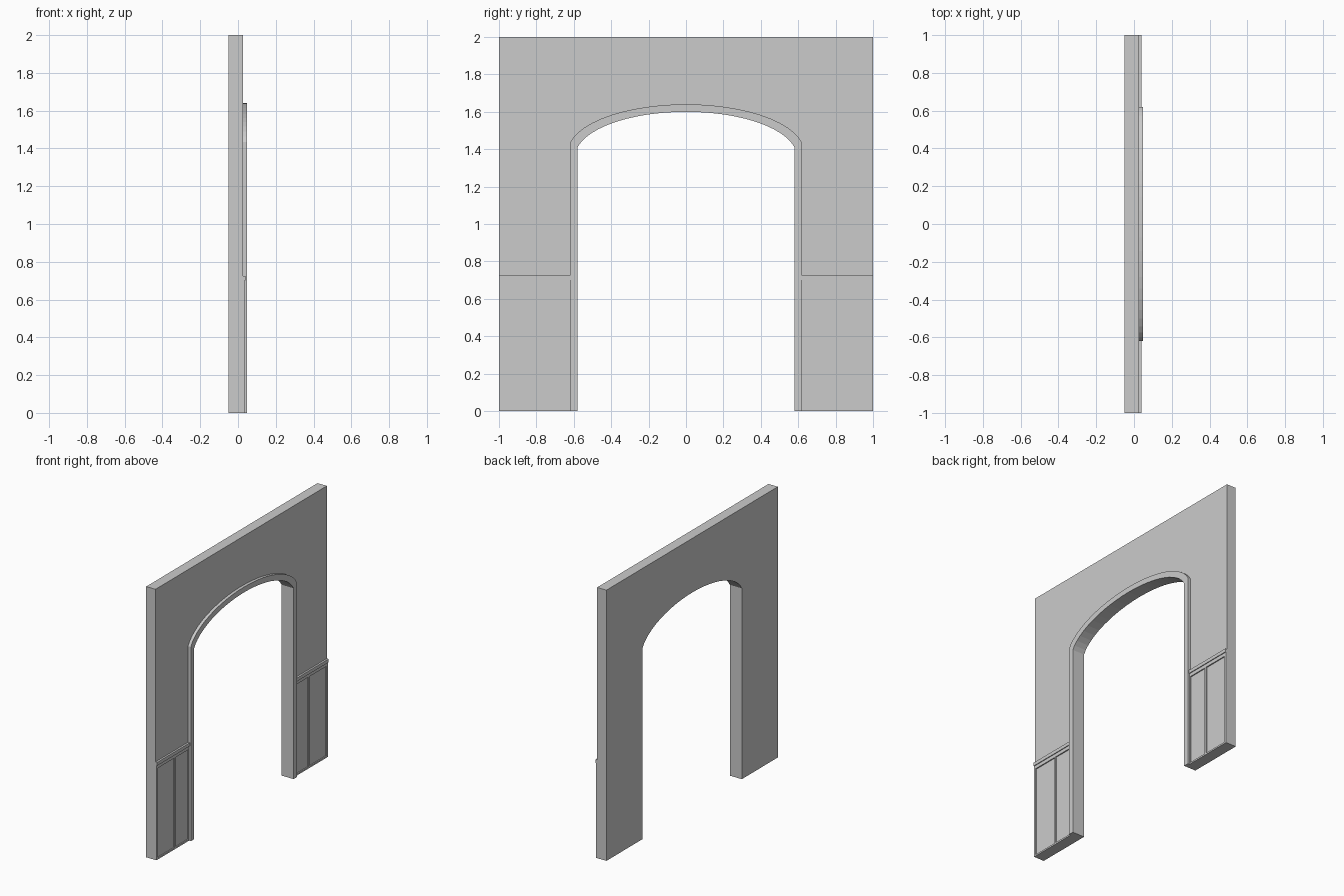
import bpy, bmesh, math

if "Cube" in bpy.data.objects:
    bpy.data.objects.remove(bpy.data.objects["Cube"])

BACK, FACE = -0.05, 0.026      # wall thickness along x


def prism(name, outline, x0, x1):
    """Extrude a (y, z) outline along x."""
    bm = bmesh.new()
    f = bm.faces.new([bm.verts.new((x0, y, z)) for y, z in outline])
    ext = bmesh.ops.extrude_face_region(bm, geom=[f])
    for v in ext["geom"]:
        if isinstance(v, bmesh.types.BMVert):
            v.co.x = x1
    bmesh.ops.recalc_face_normals(bm, faces=bm.faces)
    bmesh.ops.triangulate(bm, faces=[f for f in bm.faces if len(f.verts) > 4])
    me = bpy.data.meshes.new(name)
    bm.to_mesh(me)
    bm.free()
    ob = bpy.data.objects.new(name, me)
    bpy.context.collection.objects.link(ob)
    return ob


def rect(y0, y1, z0, z1):
    return [(y0, z0), (y1, z0), (y1, z1), (y0, z1)]


def arch(half, spring, peak, drop, n=24):
    """Opening outline from the left foot, over the arch, to the right foot."""
    cz = spring - drop
    b = peak - cz
    start = math.asin(drop / b)
    a = half / math.cos(start)
    pts = [(-half, 0)]
    for i in range(n + 1):
        t = math.pi - start - (math.pi - 2 * start) * i / n
        pts.append((a * math.cos(t), cz + b * math.sin(t)))
    return pts + [(half, 0)]


inner = arch(0.58, 1.41, 1.60, 0.05)
outer = arch(0.62, 1.435, 1.64, 0.05)

# Wall with arched opening
prism("arched_wall", [(-1, 0)] + inner + [(1, 0), (1, 2), (-1, 2)], BACK, FACE)

# Raised trim around the opening
prism("arch_trim", inner + outer[::-1], FACE, 0.048)

# Panelling on both sides: name, y range, z range, front x
parts = [
    ("chair_rail", (0.62, 1.0), (0.70, 0.725), 0.040),
    ("panel_top_rail", (0.62, 1.0), (0.675, 0.70), 0.034),
    ("panel_bottom_rail", (0.62, 1.0), (0.0, 0.012), 0.034),
    ("outer_stile", (0.985, 1.0), (0.012, 0.675), 0.034),
    ("middle_stile", (0.775, 0.79), (0.012, 0.675), 0.034),
    ("inner_stile", (0.615, 0.625), (0.012, 0.675), 0.034),
]
for side, s in (("left", -1), ("right", 1)):
    for name, (y0, y1), (z0, z1), x in parts:
        ya, yb = sorted((s * y0, s * y1))
        prism(f"{side}_{name}", rect(ya, yb, z0, z1), FACE, x)
